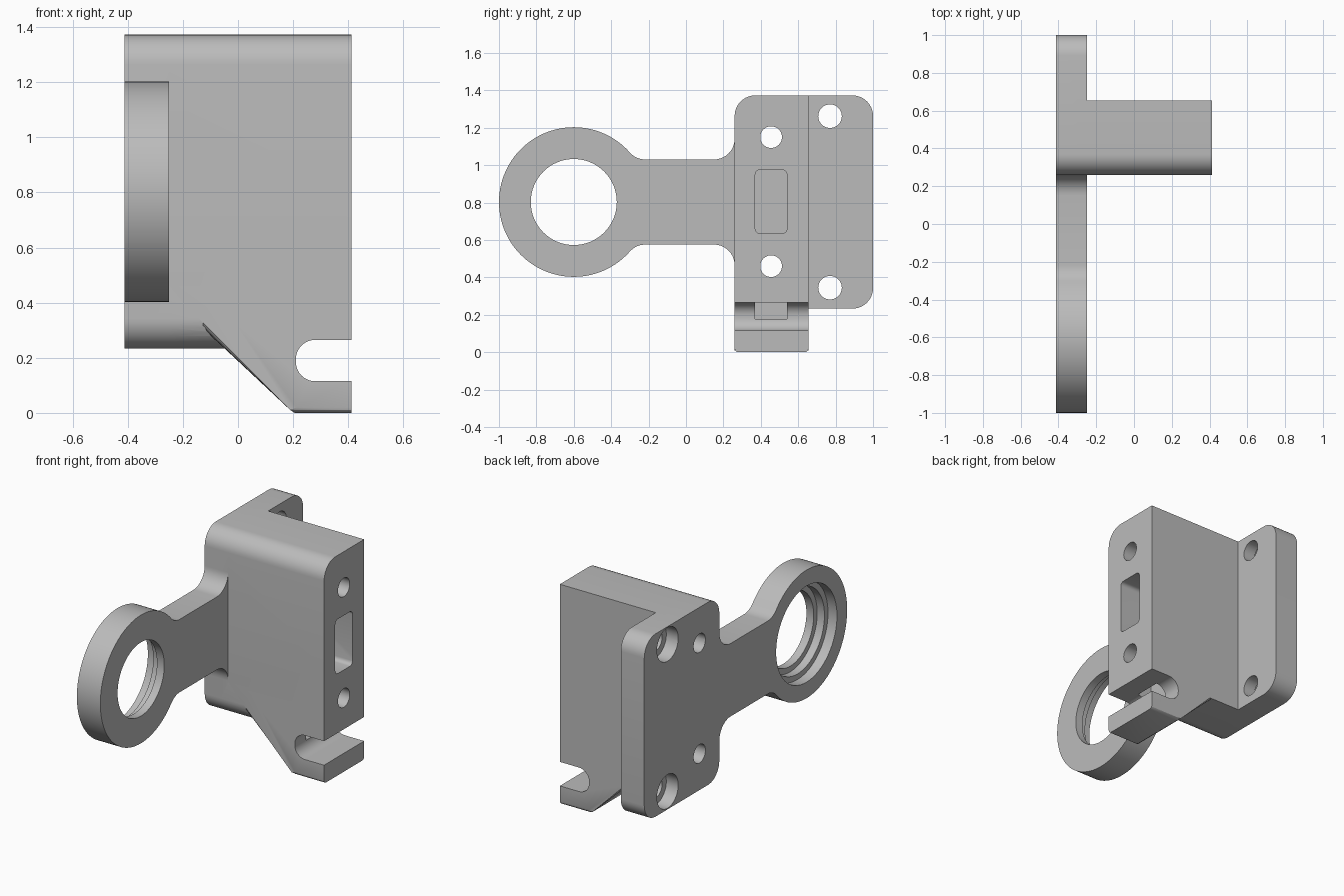
import bpy, bmesh
from math import radians, degrees, atan2, sqrt, cos, sin, pi
from mathutils import Vector

cube = bpy.data.objects.get("Cube")
if cube:
    bpy.data.objects.remove(cube, do_unlink=True)

# Main dimensions
BACK, FACE, END = -0.412, -0.25, 0.412      # x of plate back, plate face, block end
MID, HALF = 0.803, 0.57                     # plate mid height and half height
FRONT, REAR = 0.26, 0.655                   # y range of the block
R = 0.11                                    # outline fillet radius

grey = bpy.data.materials.new("plain_grey")
grey.use_nodes = True
color = (0.5, 0.5, 0.5, 1)
grey.diffuse_color = color
grey.node_tree.nodes["Principled BSDF"].inputs["Base Color"].default_value = color


def arc(cx, cy, r, a0, a1, n=10):
    """Points on an arc, angles in degrees."""
    angles = [radians(a0 + (a1 - a0) * i / n) for i in range(n + 1)]
    return [(round(cx + r * cos(a), 5), round(cy + r * sin(a), 5)) for a in angles]


def prism(name, points, axis, lo, hi, bevel=None, width=0.0, segments=4):
    """Extrude a profile along x (points are y, z) or y (points are x, z)."""
    clean = [p for i, p in enumerate(points) if (Vector(p) - Vector(points[i - 1])).length > 1e-4]
    place = (lambda p, t: (t, p[0], p[1])) if axis == "x" else (lambda p, t: (p[0], t, p[1]))
    bm = bmesh.new()
    rings = [[bm.verts.new(place(p, t)) for p in clean] for t in (lo, hi)]
    for ring in rings:
        bm.faces.new(ring)
    for i in range(len(clean)):
        bm.faces.new((rings[0][i - 1], rings[0][i], rings[1][i], rings[1][i - 1]))
    if bevel:
        edges = [e for e in bm.edges if bevel(e.verts[0].co, e.verts[1].co)]
        bmesh.ops.bevel(bm, geom=edges, offset=width, segments=segments, profile=0.5,
                        affect="EDGES", clamp_overlap=False)
    bmesh.ops.recalc_face_normals(bm, faces=bm.faces)
    mesh = bpy.data.meshes.new(name)
    bm.to_mesh(mesh)
    bm.free()
    mesh.materials.append(grey)
    obj = bpy.data.objects.new(name, mesh)
    bpy.context.collection.objects.link(obj)
    return obj


def combine(target, other, operation):
    """Boolean another object into the target and discard it."""
    other.hide_render = True
    mod = target.modifiers.new(operation, "BOOLEAN")
    mod.object, mod.operation, mod.solver = other, operation, "EXACT"
    bpy.context.view_layer.objects.active = target
    bpy.ops.object.modifier_apply(modifier=mod.name)
    bpy.data.objects.remove(other, do_unlink=True)


def bore(y, z, r, lo, hi, n=40):
    combine(bracket, prism("bore", arc(y, z, r, 0, 360, n), "x", lo, hi), "DIFFERENCE")


def box(y0, y1, z0, z1, r):
    """Rounded rectangle profile."""
    return (arc(y1 - r, z1 - r, r, 0, 90, 4) + arc(y0 + r, z1 - r, r, 90, 180, 4)
            + arc(y0 + r, z0 + r, r, 180, 270, 4) + arc(y1 - r, z0 + r, r, 270, 360, 4))


# Plate with arm and ring: upper half of the outline, then mirrored
ring_y, ring_r, arm_half = -0.6, 0.4, 0.2275
fillet_z = arm_half + R
reach = sqrt((ring_r + R) ** 2 - fillet_z ** 2)
lean = degrees(atan2(fillet_z, reach))
corner = HALF - R
upper = (arc(1 - R, corner, R, 0, 90) + arc(FRONT + R, corner, R, 90, 180)
         + arc(FRONT - R, fillet_z, R, 0, -90)
         + arc(ring_y + reach, fillet_z, R, -90, lean - 180, 6)
         + arc(ring_y, 0, ring_r, lean, 180, 40))
outline = [(y, round(MID + z, 5)) for y, z in upper]
outline += [(y, round(MID - z, 5)) for y, z in reversed(upper[:-1])]
bracket = prism("mounting_bracket", outline, "x", BACK, FACE,
                lambda a, b: max(a.x, b.x) < BACK + 0.001, 0.055, 5)

# Deep block standing off the plate
block = arc(FRONT + R, corner, R, 90, 180) + arc(FRONT + R, -corner, R, 180, 270)
block = [(y, round(MID + z, 5)) for y, z in block]
block += [(REAR, round(MID - HALF, 5)), (REAR, round(MID + HALF, 5))]
combine(bracket, prism("block", block, "x", -0.3, END), "UNION")

# Sloped foot under the block, with softened lower edges
foot = [(-0.25, 0.4225), (0.19, 0.01), (0.205, 0), (END, 0), (END, 0.7), (-0.25, 0.7)]
lower = lambda a, b: abs(a.y - b.y) < 1e-5 and max(a.z, b.z) < 0.43 and (
    abs(a.x - b.x) > 1e-4)
combine(bracket, prism("foot", foot, "y", FRONT, REAR, lower, 0.02, 3), "UNION")

# Open slot across the foot
slot = [(0.6, 0.265)] + arc(0.28, 0.195, 0.07, 90, 180) + arc(0.28, 0.185, 0.07, 180, 270)
slot += [(0.6, 0.115)]
combine(bracket, prism("slot", slot, "y", 0, 0.9), "DIFFERENCE")

# Pockets in the block end and in the slot roof
combine(bracket, prism("pocket", box(0.37, 0.54, 0.635, 0.975, 0.025), "x", 0.0, 0.6), "DIFFERENCE")
combine(bracket, prism("roof_pocket", box(0.37, 0.54, 0.175, 0.38, 0.005), "x", 0.18, 0.28),
        "DIFFERENCE")

# Long screw holes, counterbored plate holes and stepped ring bore
for z in (1.15, 0.46):
    bore(0.455, z, 0.058, -0.6, 0.6)
for z in (1.262, 0.345):
    bore(0.77, z, 0.063, -0.6, 0.6)
    bore(0.77, z, 0.105, -0.6, -0.33)
bore(ring_y, MID, 0.23, -0.6, 0.6, 64)
bore(ring_y, MID, 0.265, -0.6, -0.3, 64)
bore(ring_y, MID, 0.3, -0.6, -0.35, 64)

# Smooth the rounded edges only
bpy.ops.object.select_all(action="DESELECT")
bracket.select_set(True)
bpy.context.view_layer.objects.active = bracket
bpy.ops.object.shade_smooth_by_angle(angle=radians(30))
